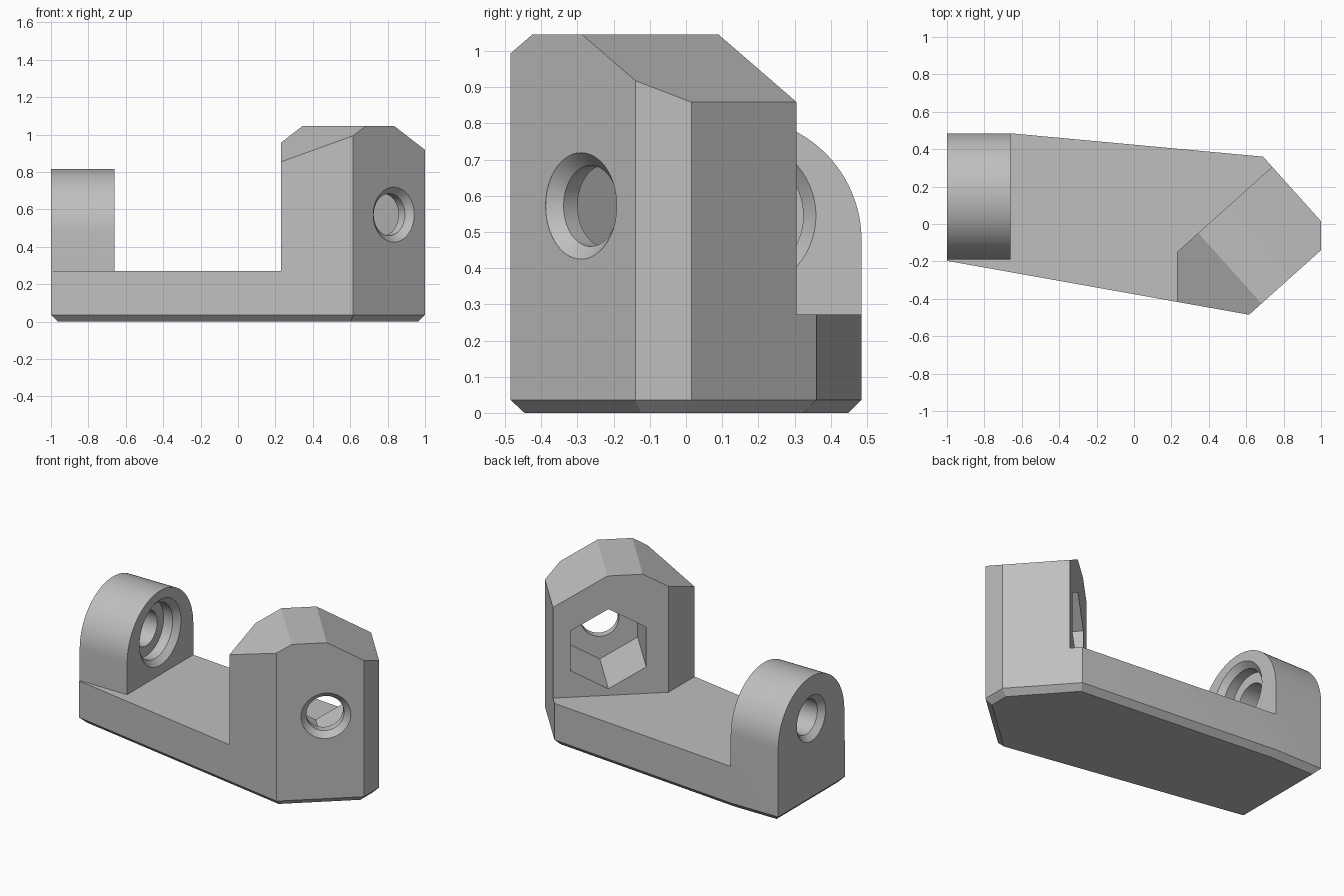
import bpy, bmesh, math
from mathutils import Matrix, Vector

cube = bpy.data.objects.get("Cube")
if cube:
    bpy.data.objects.remove(cube, do_unlink=True)

grey = bpy.data.materials.new("plain grey")
grey.use_nodes = True
colour = (0.52, 0.52, 0.52, 1)
grey.diffuse_color = colour
grey.node_tree.nodes["Principled BSDF"].inputs["Base Color"].default_value = colour

UP = Vector((0, 0, 1))
ALONG = Vector((0.745, 0.667, 0)).normalized()   # along the angled post face


def frame(origin, x_dir, y_dir):
    """Matrix whose local z is the direction of extrusion."""
    x, y = Vector(x_dir), Vector(y_dir)
    m = Matrix((x, y, x.cross(y))).transposed().to_4x4()
    m.translation = Vector(origin)
    return m


def ngon(radius, sides=96, turn=0.0):
    return [(radius * math.cos(turn + math.tau * i / sides),
             radius * math.sin(turn + math.tau * i / sides)) for i in range(sides)]


def loft(name, matrix, sections):
    """Solid through a list of (outline, depth) sections."""
    bm = bmesh.new()
    rings = [[bm.verts.new(matrix @ Vector((a, b, depth))) for a, b in outline]
             for outline, depth in sections]
    bm.faces.new(rings[0])
    bm.faces.new(rings[-1])
    for lower, upper in zip(rings, rings[1:]):
        for i in range(len(lower)):
            j = (i + 1) % len(lower)
            bm.faces.new((lower[i], lower[j], upper[j], upper[i]))
    bmesh.ops.recalc_face_normals(bm, faces=bm.faces[:])
    mesh = bpy.data.meshes.new(name)
    bm.to_mesh(mesh)
    bm.free()
    mesh.materials.append(grey)
    obj = bpy.data.objects.new(name, mesh)
    bpy.context.collection.objects.link(obj)
    return obj


def prism(name, matrix, outline, start, end):
    return loft(name, matrix, [(outline, start), (outline, end)])


def combine(target, tool, operation):
    mod = target.modifiers.new(operation.lower(), "BOOLEAN")
    mod.operation, mod.object, mod.solver = operation, tool, "EXACT"
    bpy.context.view_layer.objects.active = target
    bpy.ops.object.modifier_apply(modifier=mod.name)
    bpy.data.objects.remove(tool, do_unlink=True)


FLAT = Matrix.Identity(4)

# Body: full-height plan outline with a chamfered underside
plan = [(-1, -0.197), (0.615, -0.485), (1, -0.14), (1, 0.015),
        (0.69, 0.36), (-0.66, 0.485), (-1, 0.485)]
body = prism("clamp_body", FLAT, plan, 0, 1.045)
bm = bmesh.new()
bm.from_mesh(body.data)
bottom = [e for e in bm.edges if all(v.co.z < 0.01 for v in e.verts)]
bmesh.ops.bevel(bm, geom=bottom, offset=0.036, segments=1, affect="EDGES")
bm.to_mesh(body.data)
bm.free()

# Clear the space above the base, leaving the angled post
inner = Vector((0.23, -0.15, 0))
far = inner + ALONG * 1.5
clear = [(-2, -2), (0.23, -2), inner.xy, far.xy, (far.x, 2), (-2, 2)]
combine(body, prism("clear_space", FLAT, clear, 0.272, 2), "DIFFERENCE")

# Sloping shoulders of the post
post = frame((0, 0, 0), ALONG, UP)
slope = math.tan(math.radians(30))
for edge, side in ((0.224, -1), (0.432, 1)):
    wedge = [(edge, 1.045), (edge + side, 1.045 - slope), (edge + side, 2), (edge, 2)]
    combine(body, prism("shoulder_cut", post, wedge, -2, 2), "DIFFERENCE")

# Rounded lug at the other end
LUG_Y, LUG_R, LUG_Z = 0.147, 0.338, 0.478
arch = [(LUG_R * math.cos(math.pi * i / 48), LUG_Z + LUG_R * math.sin(math.pi * i / 48))
        for i in range(49)] + [(-LUG_R, 0.1), (LUG_R, 0.1)]
lug_frame = frame((0, LUG_Y, 0), (0, 1, 0), UP)
combine(body, prism("rounded_lug", lug_frame, arch, -1, -0.66), "UNION")

# Shared bore sizes
HOLE, RIM, BORE, CHAMFER = 0.112, 0.147, 0.177, 0.035

# Post: countersunk hole from outside, hexagonal pocket from inside
outer = 0.771
hole_frame = frame(ALONG * 0.427 + UP * 0.572, ALONG, UP)
combine(body, loft("post_hole", hole_frame, [
    (ngon(HOLE), 0.4), (ngon(HOLE), outer - CHAMFER),
    (ngon(RIM), outer), (ngon(RIM), outer + 0.1)]), "DIFFERENCE")
hexagon = ngon(0.258, 6, math.pi / 2)
combine(body, prism("nut_pocket", hole_frame, hexagon, 0, outer - 0.087), "DIFFERENCE")

# Lug: countersunk hole with a chamfered counterbore on the inner face
bore_frame = frame((0, LUG_Y, 0.545), (0, 1, 0), UP)
combine(body, loft("lug_hole", bore_frame, [
    (ngon(RIM), -1.1), (ngon(RIM), -1), (ngon(HOLE), -1 + CHAMFER),
    (ngon(HOLE), -0.76), (ngon(BORE), -0.76), (ngon(BORE), -0.66 - CHAMFER),
    (ngon(BORE + CHAMFER), -0.66), (ngon(BORE + CHAMFER), -0.55)]), "DIFFERENCE")

# Smooth curved walls, keep the hard edges
bpy.ops.object.select_all(action="DESELECT")
body.select_set(True)
bpy.context.view_layer.objects.active = body
bpy.ops.object.shade_smooth_by_angle(angle=math.radians(28))
